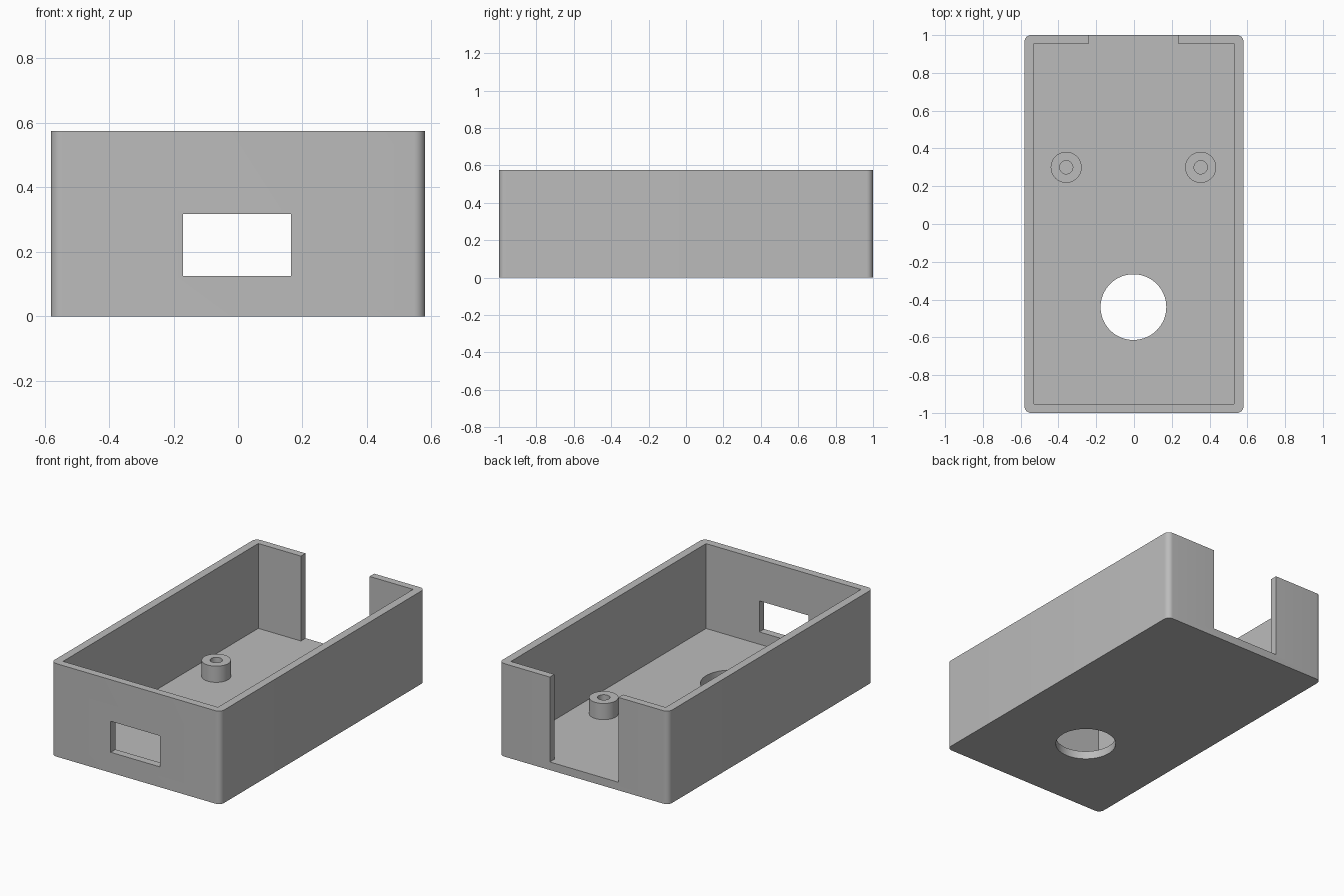
import bpy
import bmesh
from math import radians, tau
from mathutils import Matrix, Vector

if "Cube" in bpy.data.objects:
    bpy.data.objects.remove(bpy.data.objects["Cube"], do_unlink=True)

HALF_X, HALF_Y, HEIGHT = 0.58, 1.0, 0.575
FLOOR = 0.05
MID = -0.003  # centre line of the openings and posts

grey = bpy.data.materials.new("plain grey")
grey.use_nodes = True
colour = (0.5, 0.5, 0.5, 1)
grey.diffuse_color = colour
grey.node_tree.nodes["Principled BSDF"].inputs["Base Color"].default_value = colour


def make_object(name, bm):
    bmesh.ops.recalc_face_normals(bm, faces=bm.faces)
    mesh = bpy.data.meshes.new(name)
    bm.to_mesh(mesh)
    bm.free()
    mesh.materials.append(grey)
    obj = bpy.data.objects.new(name, mesh)
    bpy.context.collection.objects.link(obj)
    return obj


def box(name, low, high, corner=0):
    """Box between two corners, with optionally rounded upright edges."""
    low, high = Vector(low), Vector(high)
    bm = bmesh.new()
    place = Matrix.Translation((low + high) / 2) @ Matrix.Diagonal((*(high - low), 1))
    bmesh.ops.create_cube(bm, size=1, matrix=place)
    if corner:
        upright = [e for e in bm.edges
                   if abs(e.verts[0].co.z - e.verts[1].co.z) > 0.1]
        bmesh.ops.bevel(bm, geom=upright, offset=corner, segments=8,
                        profile=0.5, affect='EDGES')
    return make_object(name, bm)


def cylinder(name, x, y, radius, depth):
    bm = bmesh.new()
    bmesh.ops.create_cone(bm, cap_ends=True, segments=64, radius1=radius,
                          radius2=radius, depth=depth,
                          matrix=Matrix.Translation((x, y, 0)))
    return make_object(name, bm)


def smooth(obj):
    bpy.ops.object.select_all(action='DESELECT')
    obj.select_set(True)
    bpy.context.view_layer.objects.active = obj
    bpy.ops.object.shade_smooth_by_angle(angle=radians(30))


def post(name, x, y):
    """Hollow screw post turned from its wall profile."""
    outer, bore, top = 0.082, 0.035, 0.15
    bm = bmesh.new()
    profile = [(outer, FLOOR), (outer, top), (bore, top), (bore, FLOOR)]
    verts = [bm.verts.new((x + r, y, z)) for r, z in profile]
    edges = [bm.edges.new(pair) for pair in zip(verts, verts[1:])]
    bmesh.ops.spin(bm, geom=verts + edges, cent=(x, y, 0), axis=(0, 0, 1),
                   angle=tau, steps=48)
    bmesh.ops.remove_doubles(bm, verts=bm.verts, dist=0.0001)
    smooth(make_object(name, bm))


# Open tray with its cavity, cable notch, port window and floor hole
case = box("case", (-HALF_X, -HALF_Y, 0), (HALF_X, HALF_Y, HEIGHT), corner=0.035)
cutters = [
    box("cavity_cutter", (-0.53, -0.953, FLOOR), (0.53, 0.955, 1)),
    box("back_notch_cutter", (MID - 0.235, 0.9, FLOOR), (MID + 0.235, 1.2, 1)),
    box("front_window_cutter", (MID - 0.168, -1.2, 0.126), (MID + 0.168, -0.8, 0.318)),
    cylinder("floor_hole_cutter", MID, -0.44, 0.174, 0.4),
]
for cutter in cutters:
    bpy.context.view_layer.objects.active = case
    cut = case.modifiers.new(cutter.name, 'BOOLEAN')
    cut.operation = 'DIFFERENCE'
    cut.solver = 'EXACT'
    cut.object = cutter
    bpy.ops.object.modifier_apply(modifier=cut.name)
    bpy.data.objects.remove(cutter, do_unlink=True)
smooth(case)

# Pair of screw posts
for side, name in ((1, "left_post"), (-1, "right_post")):
    post(name, MID + side * 0.356, 0.3)
